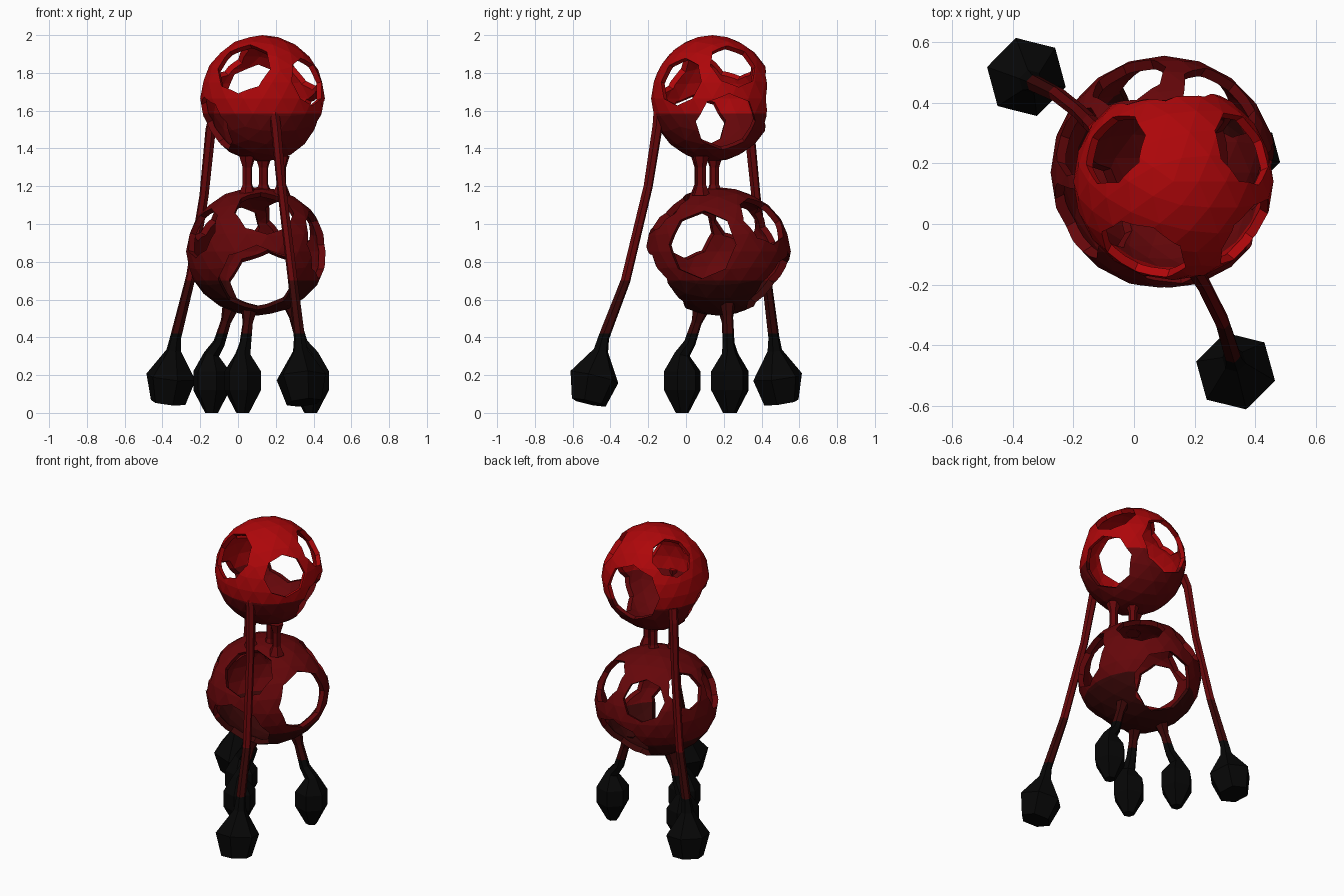
import bpy, bmesh, math
from mathutils import Vector, Matrix

cube = bpy.data.objects.get("Cube")
if cube:
    bpy.data.objects.remove(cube, do_unlink=True)


def material(name, rgb):
    m = bpy.data.materials.new(name)
    m.use_nodes = True
    m.diffuse_color = (*rgb, 1)
    bsdf = m.node_tree.nodes["Principled BSDF"]
    bsdf.inputs["Base Color"].default_value = (*rgb, 1)
    bsdf.inputs["Roughness"].default_value = 0.8
    return m


# Colours rise in bands from black at the floor to red at the head
BANDS = [0.42, 0.7, 1.585]
MATS = [material("black", (0.002, 0.002, 0.002)),
        material("deep maroon", (0.04, 0.002, 0.002)),
        material("dark red", (0.13, 0.002, 0.003)),
        material("red", (0.42, 0.002, 0.003))]


def finish(name, bm):
    """Cut the mesh at each band height and colour faces by height."""
    for z in BANDS:
        bmesh.ops.bisect_plane(bm, geom=bm.verts[:] + bm.edges[:] + bm.faces[:],
                               plane_co=(0, 0, z), plane_no=(0, 0, 1))
    for f in bm.faces:
        f.material_index = sum(f.calc_center_median().z > z for z in BANDS)
        f.smooth = False
    return make(name, bm, MATS)


def make(name, bm, mats=()):
    me = bpy.data.meshes.new(name)
    bm.to_mesh(me)
    bm.free()
    for m in mats:
        me.materials.append(m)
    ob = bpy.data.objects.new(name, me)
    bpy.context.collection.objects.link(ob)
    return ob


def shell(name, centre, radii, holes):
    """Hollow faceted ball with eight-sided windows."""
    bm = bmesh.new()
    for k in (1, 0.91):
        old = set(bm.faces)
        mat = Matrix.Translation(centre) @ Matrix.Diagonal((*[r * k for r in radii], 1))
        bmesh.ops.create_icosphere(bm, subdivisions=3, radius=1, matrix=mat)
        if k < 1:
            bmesh.ops.reverse_faces(bm, faces=[f for f in bm.faces if f not in old])
    ball = make(name + "_blank", bm)
    helpers = [ball]
    for direction, r in holes:
        d = Vector(direction).normalized()
        cut = bmesh.new()
        bmesh.ops.create_cone(cut, cap_ends=True, segments=8, radius1=r * 0.9,
                              radius2=r * 1.1, depth=0.4,
                              matrix=Matrix.Translation(Vector(centre) + d * 0.35)
                              @ d.to_track_quat('Z', 'Y').to_matrix().to_4x4())
        cutter = make("window_cutter", cut)
        cutter.hide_render = True
        helpers.append(cutter)
        mod = ball.modifiers.new("window", 'BOOLEAN')
        mod.operation = 'DIFFERENCE'
        mod.solver = 'EXACT'
        mod.object = cutter
    bpy.context.view_layer.update()
    dg = bpy.context.evaluated_depsgraph_get()
    out = bmesh.new()
    out.from_mesh(ball.evaluated_get(dg).to_mesh())
    for h in helpers:
        bpy.data.objects.remove(h, do_unlink=True)
    return finish(name, out)


def tube(name, path, sides=6):
    """Faceted limb through (point, radius) pairs, rings square to the path."""
    pts = [Vector(p) for p, r in path]
    bm = bmesh.new()
    rings = []
    for i, (p, r) in enumerate(path):
        t = (pts[min(i + 1, len(pts) - 1)] - pts[max(i - 1, 0)]).normalized()
        u = (Vector((1, 0, 0)) - t * t.x).normalized()
        v = t.cross(u)
        rings.append([bm.verts.new(pts[i] + (u * math.cos(a) + v * math.sin(a)) * r)
                      for a in (2 * math.pi * (j + 0.25) / sides for j in range(sides))])
    for a, b in zip(rings, rings[1:]):
        for j in range(sides):
            k = (j + 1) % sides
            bm.faces.new((a[j], a[k], b[k], b[j]))
    bm.faces.new(rings[0][::-1])
    bm.faces.new(rings[-1])
    bmesh.ops.recalc_face_normals(bm, faces=bm.faces[:])
    return finish(name, bm)


# Head and body: (direction, window radius)
shell("head", (0.13, 0.14, 1.665), (0.33, 0.325, 0.335), [
    ((0.25, 0.12, 0.19), 0.135),
    ((0.28, 0.08, -0.14), 0.17),
    ((0.24, -0.17, 0.09), 0.135),
    ((-0.10, -0.23, 0.16), 0.155),
    ((-0.20, 0.11, 0.22), 0.13),
    ((-0.03, 0.31, 0.0), 0.19),
    ((-0.26, -0.09, -0.14), 0.16)])

shell("body", (0.10, 0.17, 0.855), (0.375, 0.385, 0.34), [
    ((0.0, -0.32, -0.17), 0.21),
    ((0.04, -0.26, 0.21), 0.16),
    ((0.34, -0.09, 0.04), 0.185),
    ((0.19, 0.24, 0.17), 0.15),
    ((-0.12, 0.31, 0.14), 0.13),
    ((-0.28, 0.10, 0.17), 0.12),
    ((-0.29, -0.16, 0.10), 0.14),
    ((0.05, 0.30, -0.19), 0.195)])

# Neck struts
for i, (x, y) in enumerate([(0.05, 0.07), (0.135, 0.15), (0.23, 0.08)]):
    tube(f"neck_strut_{i + 1}", [((x, y, 1.15), 0.05), ((x, y, 1.21), 0.026),
                                 ((x, y, 1.3), 0.026), ((x, y, 1.36), 0.045)])

# Long arms reaching from the head to the floor, with tilted club ends
tube("front_arm", [
    ((0.19, -0.145, 1.59), 0.028), ((0.20, -0.15, 1.52), 0.028),
    ((0.23, -0.20, 1.2), 0.025), ((0.29, -0.32, 0.7), 0.026),
    ((0.325, -0.435, 0.4), 0.03), ((0.33, -0.45, 0.33), 0.04),
    ((0.335, -0.485, 0.19), 0.135), ((0.35, -0.515, 0.055), 0.095)])
tube("back_arm", [
    ((-0.125, 0.315, 1.58), 0.028), ((-0.145, 0.335, 1.5), 0.028),
    ((-0.18, 0.37, 1.15), 0.025), ((-0.25, 0.425, 0.72), 0.026),
    ((-0.33, 0.465, 0.4), 0.03), ((-0.34, 0.47, 0.33), 0.04),
    ((-0.355, 0.485, 0.19), 0.135), ((-0.37, 0.505, 0.055), 0.095)])

# Three short legs under the body: top and foot positions
LEGS = {"front_leg": ((0.06, 0.08, 0.55), (0.025, -0.02)),
        "right_leg": ((-0.04, 0.21, 0.56), (-0.14, 0.235)),
        "left_leg": ((0.27, 0.22, 0.6), (0.385, 0.23))}
for name, (top, foot) in LEGS.items():
    top = Vector(top)
    foot = Vector((*foot, 0))
    ankle = top.lerp(foot, 0.6)
    ankle.z = 0.37
    tube(name, [(top, 0.045), (top.lerp(ankle, 0.4), 0.028), (ankle, 0.032),
                (foot + Vector((0, 0, 0.31)), 0.042),
                (foot + Vector((0, 0, 0.22)), 0.1),
                (foot + Vector((0, 0, 0.12)), 0.1),
                (foot, 0.035)])
